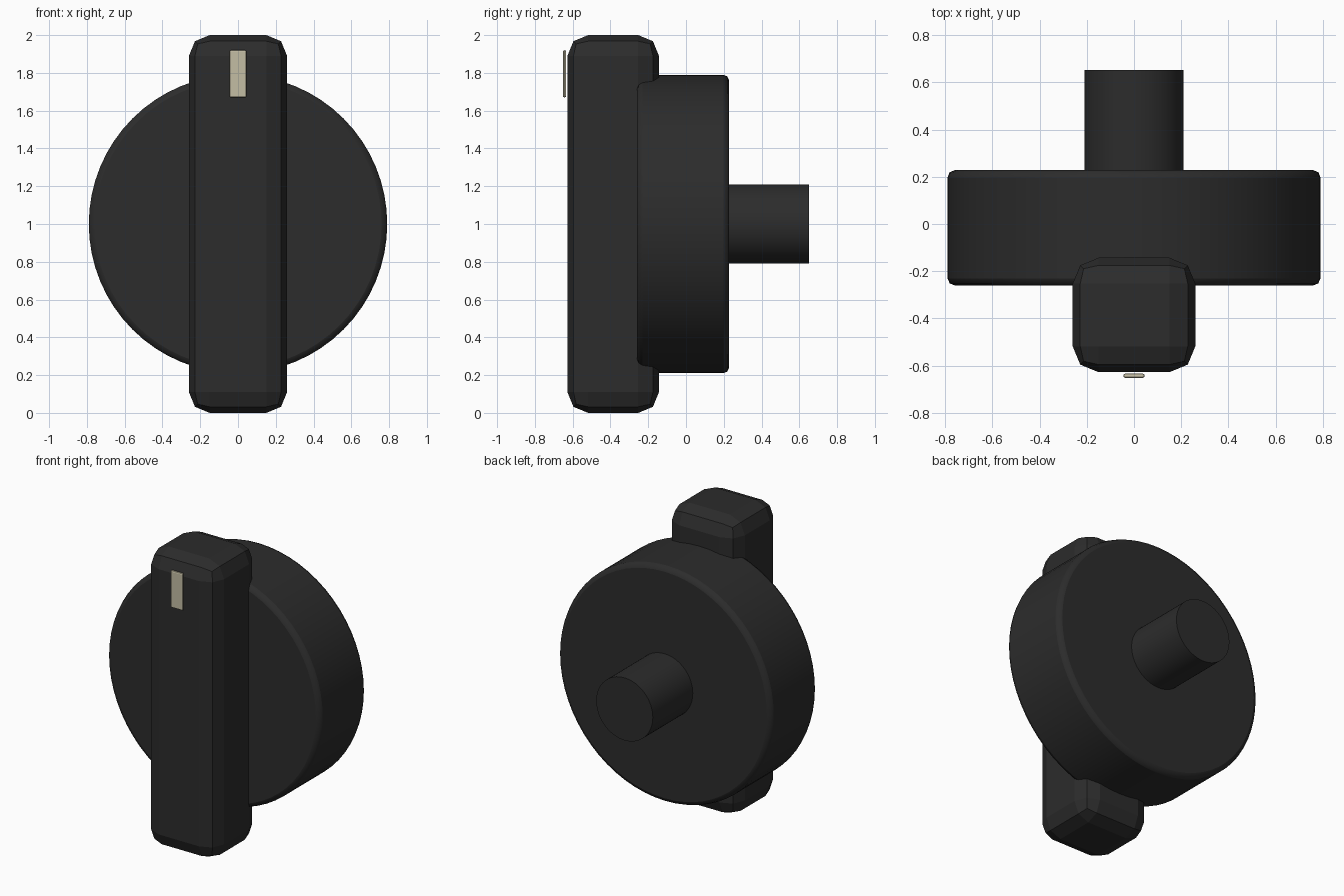
import bpy
import math

cube = bpy.data.objects.get("Cube")
if cube:
    bpy.data.objects.remove(cube, do_unlink=True)


def material(name, colour):
    mat = bpy.data.materials.new(name)
    mat.use_nodes = True
    mat.diffuse_color = (*colour, 1)
    mat.node_tree.nodes["Principled BSDF"].inputs["Base Color"].default_value = (*colour, 1)
    return mat


def finish(obj, name, mat, bevel=0, segments=2, smooth=False):
    obj.name = obj.data.name = name
    obj.data.materials.append(mat)
    bpy.ops.object.transform_apply(location=False, rotation=True, scale=True)
    if smooth:
        bpy.ops.object.shade_smooth_by_angle(angle=math.radians(35))
    if bevel:
        mod = obj.modifiers.new("Rounded edges", "BEVEL")
        mod.width = bevel
        mod.segments = segments
        mod.limit_method = "ANGLE"
        mod.angle_limit = math.radians(40)
    return obj


def box(name, low, high, mat, bevel, segments):
    centre = [(a + b) / 2 for a, b in zip(low, high)]
    bpy.ops.mesh.primitive_cube_add(size=1, location=centre)
    obj = bpy.context.object
    obj.scale = [b - a for a, b in zip(low, high)]
    return finish(obj, name, mat, bevel, segments)


def cylinder(name, radius, front, back, mat, bevel=0):
    bpy.ops.mesh.primitive_cylinder_add(
        vertices=64, radius=radius, depth=back - front,
        location=(0, (front + back) / 2, 1), rotation=(math.pi / 2, 0, 0))
    return finish(bpy.context.object, name, mat, bevel, smooth=True)


black = material("black plastic", (0.025, 0.025, 0.025))
cream = material("cream marker", (0.55, 0.51, 0.37))

# Round body and the shaft behind it
cylinder("dial_body", 0.79, -0.26, 0.228, black, bevel=0.03)
cylinder("shaft", 0.21, 0.2, 0.652, black)

# Upright grip bar across the front
box("grip_bar", (-0.26, -0.628, 0), (0.26, -0.143, 2), black, 0.11, 2)

# Pointer marker near the top of the grip
box("pointer_marker", (-0.045, -0.652, 1.67), (0.045, -0.634, 1.92), cream, 0.008, 2)
